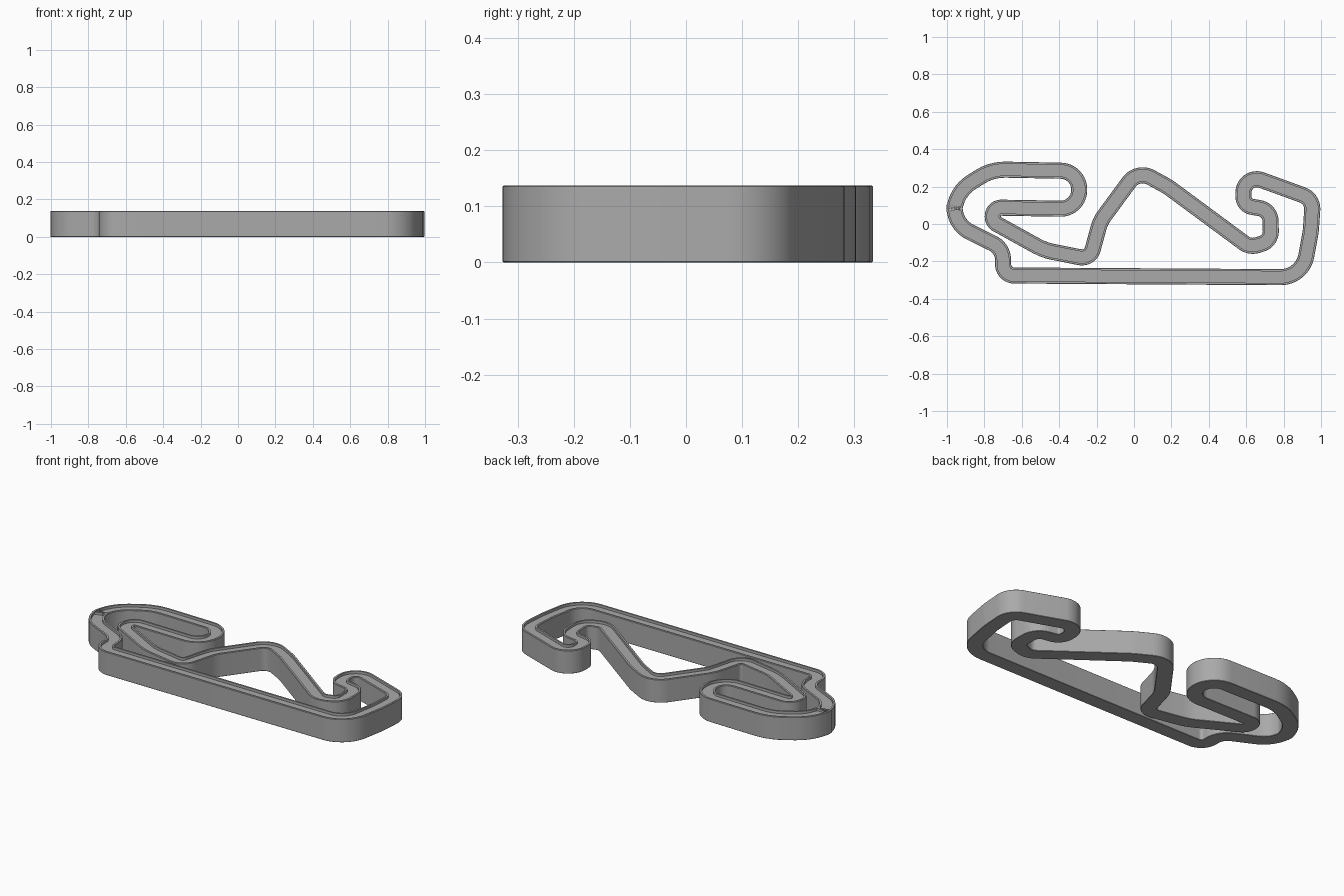
import bpy, bmesh, math
from mathutils import Vector

cube = bpy.data.objects.get("Cube")
if cube:
    bpy.data.objects.remove(cube, do_unlink=True)

HEIGHT, HALF, RIM, RECESS, BEVEL = 0.137, 0.043, 0.012, 0.015, 0.002

# Centreline corners: x, y, turn radius
CORNERS = [
    (-0.70, -0.275, .06), (-0.70, -0.13, .10), (-0.965, 0.0, .15), (-0.955, 0.17, .22),
    (-0.76, 0.292, .25), (-0.293, 0.283, .10), (-0.293, 0.08, .10), (-0.755, 0.088, .05),
    (-0.755, 0.012, .045), (-0.48, -0.14, .3), (-0.235, -0.188, .06), (-0.18, 0.015, .2),
    (0.02, 0.287, .09), (0.18, 0.20, .4), (0.62, -0.125, .08), (0.733, -0.09, .07),
    (0.728, 0.075, .07), (0.585, 0.10, .055), (0.585, 0.27, .075), (0.957, 0.135, .08),
    (0.945, -0.04, .3), (0.90, -0.285, .14),
]


def rounded_path(corners):
    """Closed path of straights joined by tangent arcs."""
    pts, n = [], len(corners)
    for i, (x, y, r) in enumerate(corners):
        p = Vector((x, y))
        a = Vector(corners[i - 1][:2]) - p
        b = Vector(corners[(i + 1) % n][:2]) - p
        turn = math.pi - a.angle(b)
        t = min(r * math.tan(turn / 2), a.length * .6, b.length * .6)
        r = t / math.tan(turn / 2)
        a.normalize()
        b.normalize()
        centre = p + (a + b).normalized() * math.hypot(r, t)
        start, end = p + a * t - centre, p + b * t - centre
        steps = max(3, math.ceil(turn / math.radians(7)))
        for k in range(steps + 1):
            f = k / steps
            arc = start * math.sin((1 - f) * turn) + end * math.sin(f * turn)
            pts.append(centre + arc / math.sin(turn))
    return pts


def sweep(name, path, section, material):
    """Sweep a closed section (offset, height) along a closed path."""
    bm = bmesh.new()
    rings, n = [], len(path)
    for i, p in enumerate(path):
        d = (path[(i + 1) % n] - path[i - 1]).normalized()
        normal = Vector((-d.y, d.x))
        rings.append([bm.verts.new((*(p + normal * o), z)) for o, z in section])
    for i, ring in enumerate(rings):
        after = rings[(i + 1) % n]
        for j in range(len(section)):
            bm.faces.new((ring[j - 1], ring[j], after[j], after[j - 1]))
    bmesh.ops.recalc_face_normals(bm, faces=bm.faces)
    mesh = bpy.data.meshes.new(name)
    bm.to_mesh(mesh)
    bm.free()
    mesh.materials.append(material)
    obj = bpy.data.objects.new(name, mesh)
    bpy.context.collection.objects.link(obj)
    return obj


grey = bpy.data.materials.new("plain_grey")
grey.use_nodes = True
colour = (0.4, 0.4, 0.4, 1)
grey.diffuse_color = colour
grey.node_tree.nodes["Principled BSDF"].inputs["Base Color"].default_value = colour

# Channel section: raised rims either side of a sunken road, slim edge bevels
half = [(HALF - BEVEL, 0), (HALF, BEVEL), (HALF, HEIGHT - BEVEL), (HALF - BEVEL, HEIGHT),
        (HALF - RIM, HEIGHT), (HALF - RIM, HEIGHT - RECESS)]
section = half + [(-o, z) for o, z in reversed(half)]

track = sweep("circuit_track", rounded_path(CORNERS), section, grey)
bpy.context.view_layer.objects.active = track
track.select_set(True)
bpy.ops.object.shade_smooth_by_angle(angle=math.radians(30))
